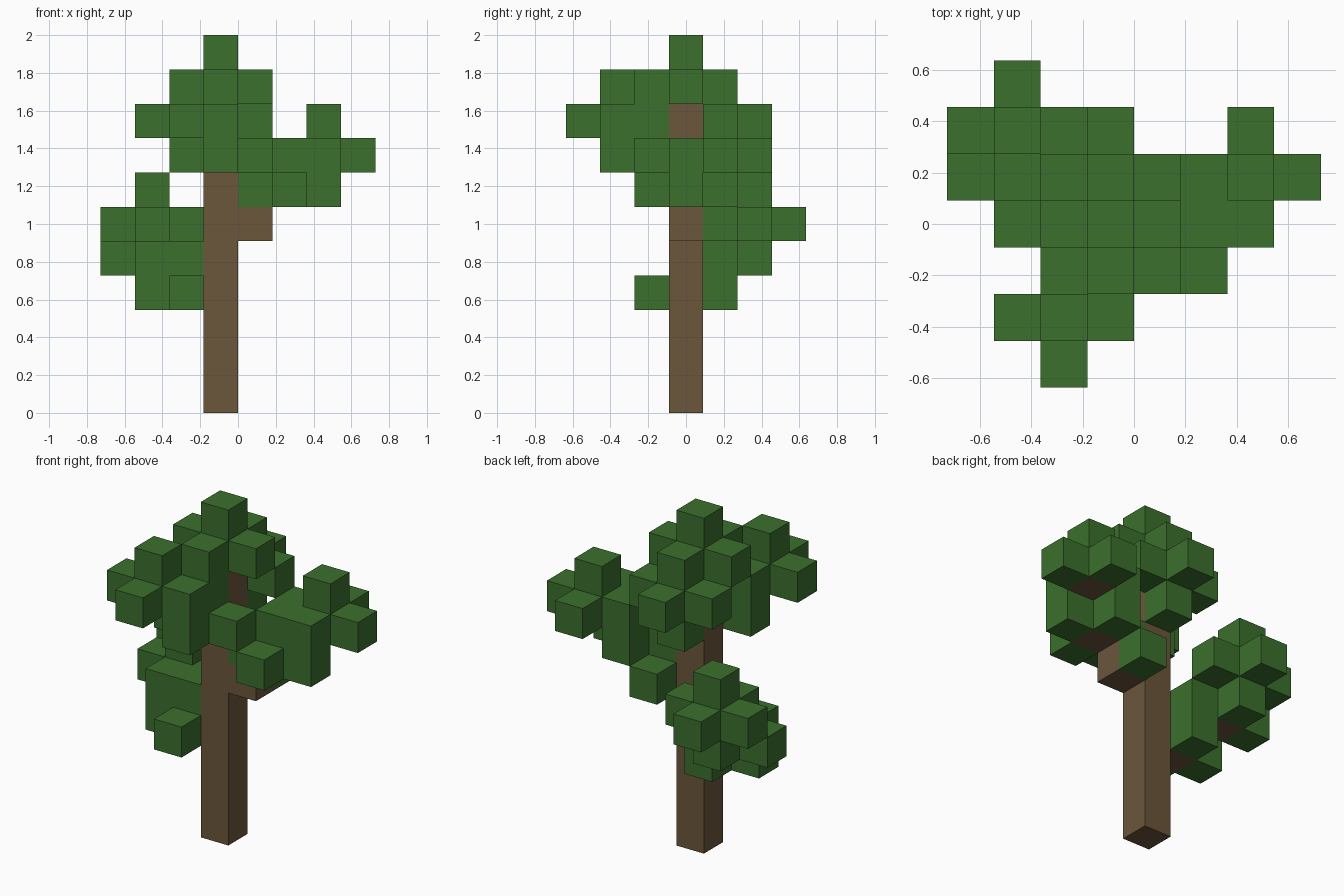
import bpy
import bmesh
from mathutils import Vector

UNIT = 2 / 11
ORIGIN = Vector((-4, -3.5, 0))
SIDES = [Vector(d) for d in ((1, 0, 0), (-1, 0, 0), (0, 1, 0), (0, -1, 0), (0, 0, 1), (0, 0, -1))]

cube = bpy.data.objects.get("Cube")
if cube:
    bpy.data.objects.remove(cube, do_unlink=True)


def material(name, color):
    mat = bpy.data.materials.new(name)
    mat.use_nodes = True
    mat.diffuse_color = color
    mat.node_tree.nodes["Principled BSDF"].inputs["Base Color"].default_value = color
    return mat


bark = material("bark brown", (0.147, 0.093, 0.044, 1))
leaf = material("leaf green", (0.044, 0.162, 0.026, 1))


def step(cell, side):
    return tuple(int(c + s) for c, s in zip(cell, side))


def build(name, cells, mat, solid):
    """Join grid blocks into one mesh, keeping only the outer faces."""
    bm = bmesh.new()
    for cell in sorted(cells):
        center = Vector(cell) + ORIGIN + Vector((0.5, 0.5, 0.5))
        for side in SIDES:
            if step(cell, side) in solid:
                continue
            # Two in-plane axes, ordered so the face points outward
            u = Vector((side.y, side.z, side.x))
            v = side.cross(u)
            corners = [center + (side + a * u + b * v) / 2
                       for a, b in ((-1, -1), (1, -1), (1, 1), (-1, 1))]
            bm.faces.new([bm.verts.new(p * UNIT) for p in corners])
    bmesh.ops.remove_doubles(bm, verts=bm.verts, dist=UNIT / 100)
    mesh = bpy.data.meshes.new(name)
    bm.to_mesh(mesh)
    bm.free()
    mesh.materials.append(mat)
    bpy.context.collection.objects.link(bpy.data.objects.new(name, mesh))


# Wood: a straight trunk and stepped branches
wood = {
    "trunk": [(3, 3, k) for k in range(10)],
    "low_back_branch": [(2, 3, 3), (1, 4, 4), (1, 5, 5)],
    "left_branch": [(4, 3, 5), (5, 3, 6), (6, 4, 7)],
    "front_branch": [(3, 2, 7), (2, 1, 8)],
    "upper_back_branch": [(3, 4, 8)],
}
# Branch blocks that carry leaves on every side but the underside
tufts = {
    "crown_leaves": [(3, 3, 9)],
    "low_back_leaves": wood["low_back_branch"],
    "left_leaves": wood["left_branch"][1:],
    "front_leaves": wood["front_branch"],
    "upper_back_leaves": wood["upper_back_branch"],
}
# Single leaf blocks outside the tufts
extra = {"left_leaves": [(4, 4, 5)], "upper_back_leaves": [(3, 4, 7)]}

solid = {cell for cells in wood.values() for cell in cells}
leaves = {}
for name, cells in tufts.items():
    grown = {step(c, side) for c in cells for side in SIDES if side.z >= 0}
    leaves[name] = (grown | set(extra.get(name, []))) - solid
    solid |= leaves[name]

for name, cells in wood.items():
    build(name, cells, bark, solid)
for name, cells in leaves.items():
    build(name, cells, leaf, solid)
